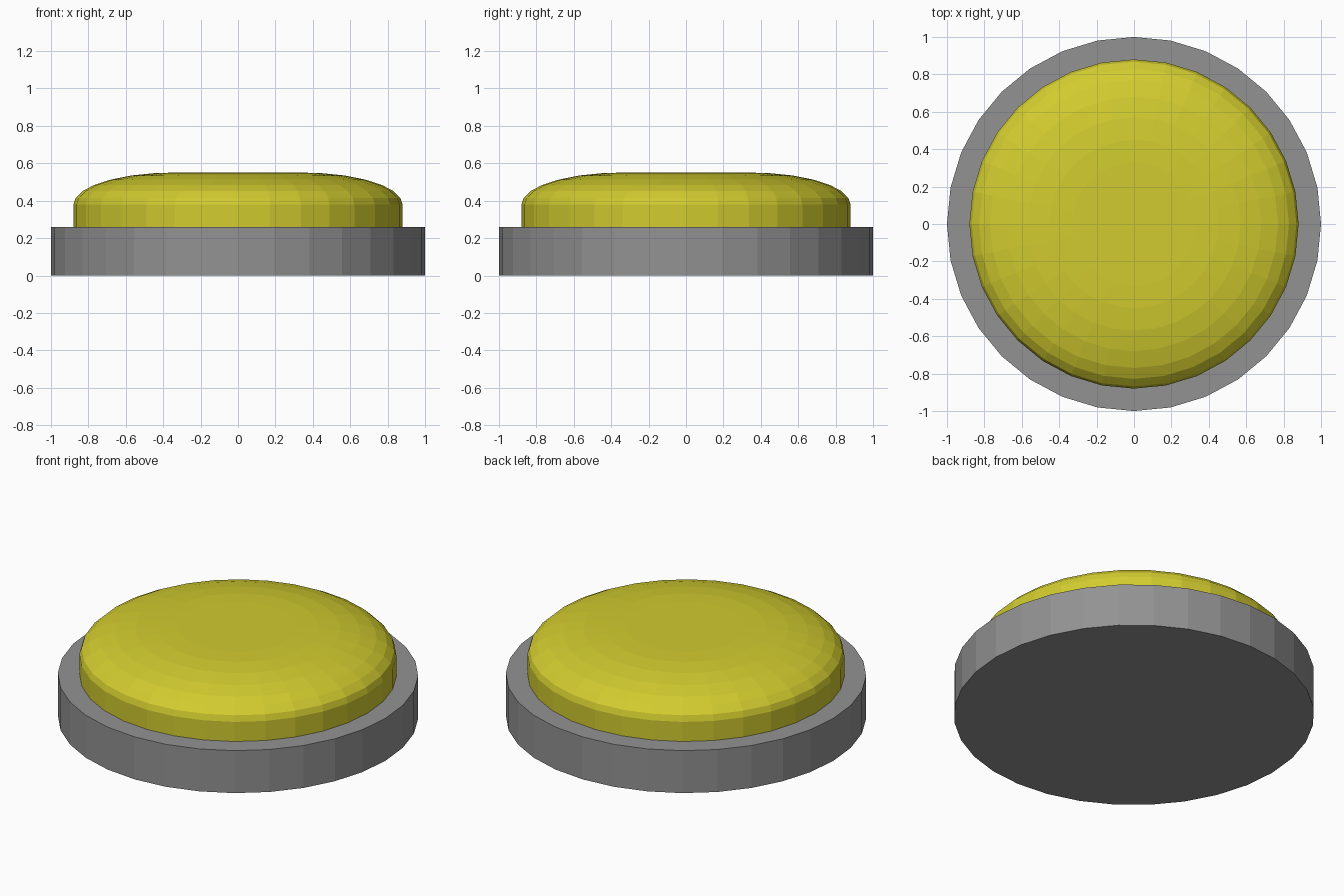
import bpy
import bmesh
from math import cos, sin, tau

if "Cube" in bpy.data.objects:
    bpy.data.objects.remove(bpy.data.objects["Cube"])

SIDES = 32


def lathe(name, profile, color):
    """Spin (radius, z) points into a closed flat-shaded solid."""
    bm = bmesh.new()
    rings = [[bm.verts.new((r * cos(tau * i / SIDES), r * sin(tau * i / SIDES), z))
              for i in range(SIDES)] for r, z in profile]
    for low, high in zip(rings, rings[1:]):
        for i in range(SIDES):
            j = (i + 1) % SIDES
            bm.faces.new((low[i], low[j], high[j], high[i]))
    bm.faces.new(rings[0][::-1])
    bm.faces.new(rings[-1])
    mesh = bpy.data.meshes.new(name)
    bm.to_mesh(mesh)
    bm.free()
    mat = bpy.data.materials.new(name + "_color")
    mat.diffuse_color = color
    mat.use_nodes = True
    mat.node_tree.nodes["Principled BSDF"].inputs["Base Color"].default_value = mat.diffuse_color
    mesh.materials.append(mat)
    obj = bpy.data.objects.new(name, mesh)
    bpy.context.collection.objects.link(obj)


# Dark grey round base
lathe("base", [(1, 0), (1, 0.26)], (0.29, 0.29, 0.29, 1))

# Yellow domed cap with a straight skirt and flat centre
lathe("domed_cap", [(0.88, 0.26), (0.88, 0.38), (0.868, 0.415), (0.828, 0.453),
                    (0.77, 0.484), (0.68, 0.513), (0.57, 0.535),
                    (0.45, 0.547), (0.33, 0.551)], (0.64, 0.6, 0.028, 1))
